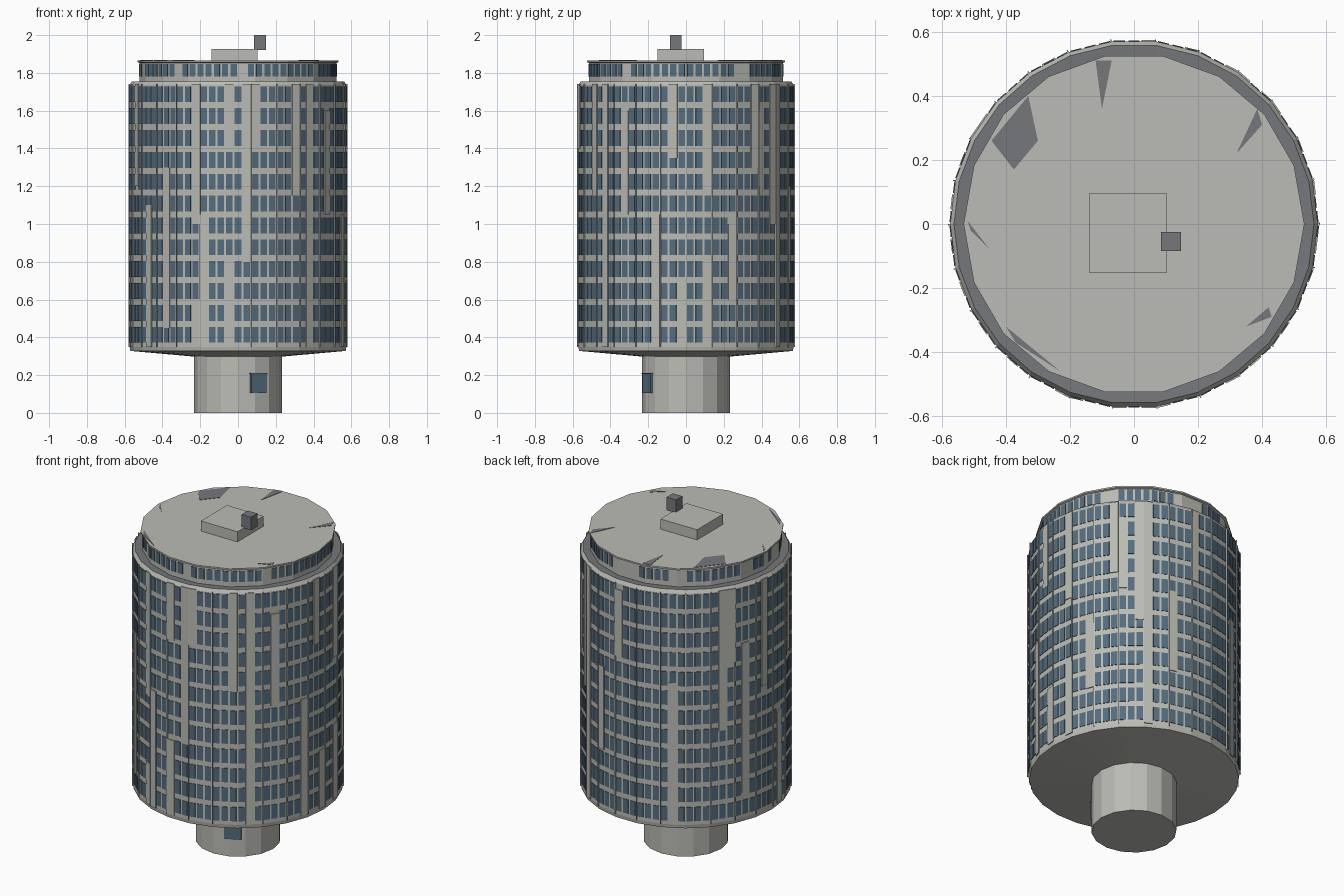
import bpy, bmesh, math, random
from mathutils import Vector

if "Cube" in bpy.data.objects:
    bpy.data.objects.remove(bpy.data.objects["Cube"])
random.seed(4)


def material(name, r, g, b):
    m = bpy.data.materials.new(name)
    m.diffuse_color = (r, g, b, 1)
    m.use_nodes = True
    m.node_tree.nodes["Principled BSDF"].inputs["Base Color"].default_value = (r, g, b, 1)
    return m


CONCRETE = material("pale concrete", 0.50, 0.50, 0.465)
DARK = material("dark grey", 0.18, 0.187, 0.2)
GLASS = material("blue glass", 0.09, 0.15, 0.21)


def finish(name, bm, *mats):
    bmesh.ops.recalc_face_normals(bm, faces=bm.faces)
    me = bpy.data.meshes.new(name)
    bm.to_mesh(me)
    bm.free()
    for m in mats:
        me.materials.append(m)
    ob = bpy.data.objects.new(name, me)
    bpy.context.collection.objects.link(ob)
    return ob


def corner(n, r, i, z):
    a = 2 * math.pi * i / n
    return Vector((r * math.cos(a), r * math.sin(a), z))


def lathe(name, n, profile, *mats):
    """Closed faceted solid turned from (radius, height) points."""
    bm = bmesh.new()
    rings = [[bm.verts.new(corner(n, r, i, z)) for i in range(n)] for r, z in profile]
    for lo, hi in zip(rings, rings[1:]):
        for i in range(n):
            j = (i + 1) % n
            bm.faces.new((lo[i], lo[j], hi[j], hi[i]))
    bm.faces.new(rings[0])
    bm.faces.new(rings[-1])
    return finish(name, bm, *mats)


def prism(bm, base, offset):
    """Extrude a polygon by an offset vector."""
    a = [bm.verts.new(p) for p in base]
    b = [bm.verts.new(p + offset) for p in base]
    bm.faces.new(a)
    bm.faces.new(b)
    for i in range(len(a)):
        j = (i + 1) % len(a)
        bm.faces.new((a[i], a[j], b[j], b[i]))


def plate(bm, n, r, side, u0, u1, z0, z1, thick):
    """Thin plate on one facet of an n-sided drum, u along the facet."""
    p, q = corner(n, r, side, 0), corner(n, r, side + 1, 0)
    a, b = p.lerp(q, u0), p.lerp(q, u1)
    lo, hi = Vector((0, 0, z0)), Vector((0, 0, z1))
    prism(bm, [a + lo, b + lo, b + hi, a + hi], (p + q).normalized() * thick)


def box(name, x0, x1, y0, y1, z0, z1, mat):
    bm = bmesh.new()
    base = [Vector((x, y, z0)) for x, y in ((x0, y0), (x1, y0), (x1, y1), (x0, y1))]
    prism(bm, base, Vector((0, 0, z1 - z0)))
    return finish(name, bm, mat)


# Main masses
SIDES, R = 26, 0.574
lathe("core_stem", 16, [(0.232, 0), (0.232, 0.31)], CONCRETE)
drum = lathe("main_drum", SIDES,
             [(0.232, 0.298), (0.57, 0.328), (R, 0.35), (R, 1.735), (0.562, 1.755), (0.5, 1.752)],
             CONCRETE, DARK)
for f in drum.data.polygons:
    if f.normal.z > 0.9:
        f.material_index = 1
CROWN, RC = 18, 0.522
lathe("crown", CROWN, [(RC, 1.74), (RC, 1.853), (0.532, 1.857), (0.532, 1.866)], CONCRETE)

# Solid strips that interrupt the windows: angle, bottom, top
strips = [
    (-114, 1.0, 1.74), (-114, 0.35, 0.6), (-131, 0.45, 1.3), (-108, 0.35, 1.05),
    (-87, 0.8, 1.74), (-93, 1.4, 1.74), (-82, 1.4, 1.74), (-93, 0.35, 0.8),
    (-57, 1.15, 1.74), (-47, 0.35, 1.74), (-33, 1.05, 1.6), (-18, 0.35, 1.05),
    (-8, 1.35, 1.74), (-3, 0.35, 0.7), (13, 1.2, 1.74), (13, 0.35, 0.8),
    (25, 0.6, 1.0), (42, 1.2, 1.6), (38, 1.3, 1.74), (52, 1.0, 1.74),
    (56, 0.35, 1.74), (73, 0.7, 1.2), (84, 1.3, 1.7), (119, 0.35, 1.2),
    (144, 0.9, 1.74), (149, 1.3, 1.74), (159, 0.5, 1.4), (175, 1.1, 1.74),
    (188, 0.35, 0.9), (203, 1.2, 1.74), (213, 0.35, 1.1),
]
per = 3
blank = {}
wall = bmesh.new()
for angle, z0, z1 in strips:
    slot = int((angle % 360) / 360 * SIDES * per)
    blank.setdefault(slot, []).append((z0, z1))
    side, k = divmod(slot, per)
    plate(wall, SIDES, R, side, k / per, (k + 1) / per, z0, z1, 0.005)
finish("wall_strips", wall, CONCRETE)

# Twelve floors of windows
glass = bmesh.new()
for slot in range(SIDES * per):
    side, k = divmod(slot, per)
    for row in range(12):
        z = 0.414 + row * 0.1157
        if any(z0 < z < z1 for z0, z1 in blank.get(slot, [])):
            continue
        plate(glass, SIDES, R, side, (k + 0.12) / per, (k + 0.88) / per,
              z - 0.042, z + 0.042, 0.003)
finish("floor_windows", glass, GLASS)

# Slim vertical ribs on the drum corners
ribs = bmesh.new()
for side in range(SIDES):
    plate(ribs, SIDES, R, side, 0.0, 0.03, 0.35, 1.74, 0.007)
finish("vertical_ribs", ribs, CONCRETE)

# Crown windows with occasional gaps
glass = bmesh.new()
for side in range(CROWN):
    for k in range(4):
        if random.random() < 0.8:
            plate(glass, CROWN, RC, side, (k + 0.14) / 4, (k + 0.86) / 4, 1.782, 1.846, 0.003)
finish("crown_windows", glass, GLASS)

# Entrance on the stem
away = Vector((math.cos(math.radians(-62)), math.sin(math.radians(-62)), 0))
along = Vector((-away.y, away.x, 0))
for name, half, z0, z1, out, mat in (("entrance_door", 0.046, 0.105, 0.205, 0.236, GLASS),
                                     ("entrance_lintel", 0.05, 0.205, 0.212, 0.24, DARK)):
    bm = bmesh.new()
    a, b = away * 0.2 - along * half, away * 0.2 + along * half
    d = away * (out - 0.2)
    prism(bm, [p + Vector((0, 0, z0)) for p in (a, b, b + d, a + d)], Vector((0, 0, z1 - z0)))
    finish(name, bm, mat)

# Dark patches on the roof
patches = bmesh.new()
for outline in (
    [(-0.445, 0.26), (-0.375, 0.17), (-0.30, 0.26), (-0.33, 0.40)],
    [(-0.12, 0.51), (-0.10, 0.36), (-0.07, 0.51)],
    [(0.32, 0.22), (0.40, 0.31), (0.385, 0.36)],
    [(-0.52, 0.01), (-0.45, -0.08), (-0.51, -0.02)],
    [(-0.40, -0.32), (-0.23, -0.46), (-0.37, -0.37)],
    [(0.35, -0.32), (0.43, -0.29), (0.42, -0.26)],
):
    prism(patches, [Vector((x, y, 1.866)) for x, y in outline], Vector((0, 0, 0.002)))
finish("roof_patches", patches, DARK)

# Rooftop plant
box("plant_room", -0.14, 0.103, -0.152, 0.095, 1.86, 1.927, CONCRETE)
box("vent_box", 0.084, 0.147, -0.085, -0.025, 1.922, 2.0, DARK)
